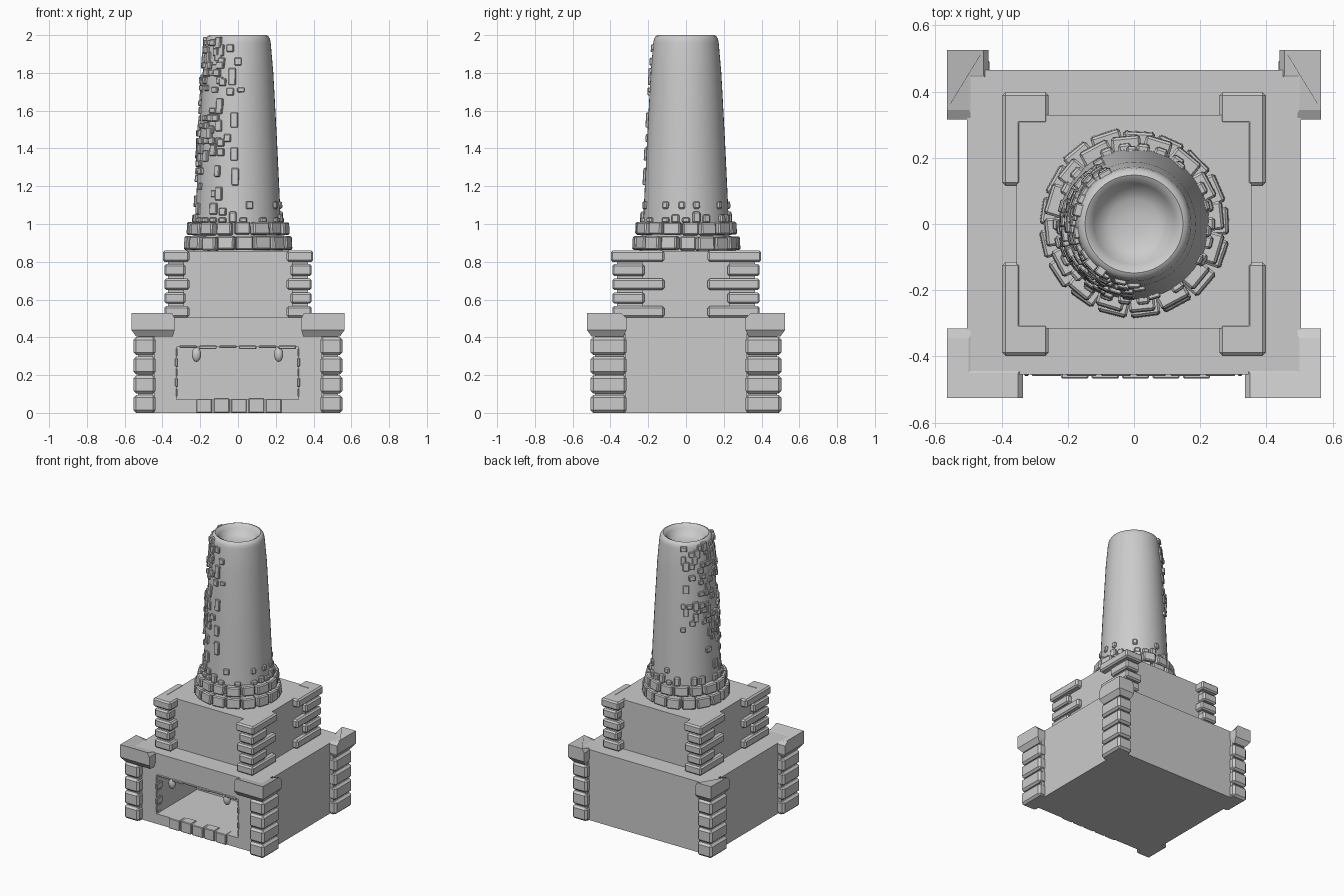
import bpy, bmesh, math, random
from mathutils import Matrix, Vector

if "Cube" in bpy.data.objects:
    bpy.data.objects.remove(bpy.data.objects["Cube"])

random.seed(7)


def finish(bm, name, bevel=0.0, smooth=False):
    bmesh.ops.recalc_face_normals(bm, faces=bm.faces)
    me = bpy.data.meshes.new(name)
    bm.to_mesh(me)
    bm.free()
    ob = bpy.data.objects.new(name, me)
    bpy.context.collection.objects.link(ob)
    if bevel:
        m = ob.modifiers.new("bevel", 'BEVEL')
        m.width, m.segments, m.limit_method = bevel, 1, 'ANGLE'
    if smooth:
        bpy.context.view_layer.objects.active = ob
        ob.select_set(True)
        bpy.ops.object.shade_smooth_by_angle(angle=math.radians(40))
        ob.select_set(False)
    return ob


def box(bm, x0, x1, y0, y1, z0, z1, mat=None):
    m = Matrix.Translation(((x0 + x1) / 2, (y0 + y1) / 2, (z0 + z1) / 2)) \
        @ Matrix.Diagonal((x1 - x0, y1 - y0, z1 - z0, 1))
    bmesh.ops.create_cube(bm, size=1, matrix=(mat @ m) if mat else m)


def loft(bm, rings):
    # stack closed rings of points and cap both ends
    vs = [[bm.verts.new(p) for p in r] for r in rings]
    n = len(rings[0])
    for a, b in zip(vs, vs[1:]):
        for i in range(n):
            bm.faces.new((a[i], a[(i + 1) % n], b[(i + 1) % n], b[i]))
    bm.faces.new(vs[0])
    bm.faces.new(vs[-1])


def ell(ox, oy, ex, ey, ix, iy, s):
    # L outline: outer corner o, arm ends e, inner corner i
    p = [(ox, oy), (ex, oy), (ex, iy), (ix, iy), (ix, ey), (ox, ey)]
    return [(x * s[0], y * s[1]) for x, y in p]


def ring(p, z):
    return [(x, y, z) for x, y in p]


CORNERS = [(sx, sy) for sx in (-1, 1) for sy in (-1, 1)]

# lower block with hearth opening
bm = bmesh.new()
box(bm, -.505, .505, -.455, .465, 0, .505)
base = finish(bm, "base_block")
bm = bmesh.new()
box(bm, -.325, .32, -.6, 0.0, .072, .35)
cutter = finish(bm, "hearth_cutter")
cutter.hide_render = True
cutter.hide_set(True)
mod = base.modifiers.new("hearth", 'BOOLEAN')
mod.operation, mod.object, mod.solver = 'DIFFERENCE', cutter, 'EXACT'

# upper block
bm = bmesh.new()
box(bm, -.355, .355, -.315, .33, .5, .858)
finish(bm, "upper_block")

# lower corner stones: recessed column with four stacked blocks
bm = bmesh.new()
for s in CORNERS:
    loft(bm, [ring(ell(.53, .483, .443, .32, .48, .43, s), z) for z in (0, .42)])
finish(bm, "base_corner_columns")
bm = bmesh.new()
for s in CORNERS:
    for i in range(4):
        z = i * .102
        p = ell(.553, .505, .437, .315, .48, .43, s)
        loft(bm, [ring(p, z), ring(p, z + .095)])
finish(bm, "base_corner_stones", .014)

# corner caps: flared underside, top sloping inward
bm = bmesh.new()
for s in CORNERS:
    front = s[1] < 0
    ex = .335 if front else .44
    lo = ell(.54, .5, ex + .01, .33, .48, .43, s)
    mid = ell(.565, .525, ex, .315, .48, .43, s)
    inner = ell(.565, .525, ex + .015, .345, .50, .45, s)
    top = [(x, y, z) for (x, y), z in zip(inner, (.53, .53, .507, .507, .507, .53))]
    loft(bm, [ring(lo, .405), ring(mid, .44), ring(mid, .50), top])
finish(bm, "base_corner_caps")

# upper corner stones: alternating long and short courses
bm = bmesh.new()
for s in CORNERS:
    for i, (z0, z1) in enumerate([(.505, .565), (.578, .638), (.651, .711), (.724, .787), (.8, .86)]):
        o = .398 if i == 4 else .39
        ex, ey = (.258, .115) if i % 2 == 0 else (.278, .22)
        p = ell(o, o, ex, ey, .34, .3, s)
        loft(bm, [ring(p, z0), ring(p, z1)])
finish(bm, "upper_corner_stones", .01)
bm = bmesh.new()
for s in CORNERS:
    loft(bm, [ring(ell(.37, .365, .285, .23, .34, .3, s), z) for z in (.5, .85)])
finish(bm, "upper_corner_columns")

# hearth surround stones
bm = bmesh.new()
for i in range(5):
    x = -.22 + i * .092
    box(bm, x, x + .082, -.467, -.40, 0, .074 + .004 * (i % 2))
for i in range(5):
    z = .085 + i * .053
    for x in (-.325, .32):
        w = .004 + .004 * (i % 2)
        box(bm, x - w, x + w, -.459, -.40, z, z + .046)
for i in range(6):
    x = -.31 + i * .105
    box(bm, x, x + .092, -.459, -.40, .343 - .005 * (i % 2), .356)
finish(bm, "hearth_stones", .004)

# hanging lamps in the hearth
bm = bmesh.new()
for x in (-.22, .215):
    m = Matrix.Translation((x, -.43, .31)) @ Matrix.Diagonal((.025, .022, .04, 1))
    bmesh.ops.create_uvsphere(bm, u_segments=14, v_segments=8, radius=1, matrix=m)
finish(bm, "hearth_lamps", smooth=True)

# tapered chimney with rounded lip and bowl
PROFILE = [(.236, .85), (.226, 1.02), (.218, 1.2), (.206, 1.45), (.187, 1.8), (.173, 1.96),
           (.169, 1.98), (.16, 1.995), (.148, 2.0), (.135, 1.993), (.122, 1.975),
           (.105, 1.95), (.075, 1.932), (.03, 1.925)]
bm = bmesh.new()
N = 48
loft(bm, [[(r * math.cos(i * math.tau / N), r * math.sin(i * math.tau / N), z)
           for i in range(N)] for r, z in PROFILE])
finish(bm, "chimney", smooth=True)


def wall(z):
    for (r0, z0), (r1, z1) in zip(PROFILE, PROFILE[1:]):
        if z <= z1:
            return r0 + (r1 - r0) * (z - z0) / (z1 - z0)
    return .17


def brick(bm, a, z, w, h, out):
    # brick bedded in the chimney wall, leaning with its taper
    r = wall(z)
    m = Matrix.Rotation(a, 4, 'Z') @ Matrix.Translation((r, 0, z)) @ Matrix.Rotation(-.055, 4, 'Y')
    box(bm, -.03, out, -w / 2, w / 2, -h / 2, h / 2, m)


# collar rings of stones at the chimney foot
bm = bmesh.new()
for n, z, w, h, out, off in ((17, .897, .093, .072, .052, .1), (16, .975, .09, .066, .04, .25)):
    for i in range(n):
        a = (i + off) * math.tau / n
        brick(bm, a, z + random.uniform(-.003, .003), w + random.uniform(-.012, .006),
              h, out + random.uniform(-.008, .004))
for i in range(26):
    if random.random() < .7:
        h = random.choice((.03, .045, .06))
        brick(bm, i * math.tau / 26, 1.005 + h / 2, .04, h, .018)
for a in (-.5, -.1, .25, .9, 1.6):
    brick(bm, a, 1.1, .034, .04, .012)
finish(bm, "collar_stones", .007)

# loose patches of brick: placed on the front, scattered around the left side
FRONT = [(-.04, 1.93, .04), (-.085, 1.86, .04), (0, 1.86, .04), (-.03, 1.78, .09), (-.08, 1.75, .04),
         (-.04, 1.7, .04), (.015, 1.71, .025), (-.12, 1.71, .03), (-.095, 1.635, .06), (-.02, 1.55, .08),
         (-.055, 1.455, .04), (-.09, 1.43, .04), (-.02, 1.37, .07), (-.09, 1.38, .04), (-.13, 1.39, .06),
         (-.015, 1.25, .09), (-.1, 1.16, .07), (.06, 1.1, .04), (-.11, 1.94, .03), (-.12, 1.82, .05),
         (-.14, 1.5, .04), (-.08, 1.065, .04)]
bm = bmesh.new()
for x, z, h in FRONT:
    brick(bm, -math.acos(x / wall(z)), z, .038, h, .012)
for row in range(23):
    z = 1.08 + row * .04
    chance = .5 if z > 1.68 or 1.3 < z < 1.6 else .16
    for col in range(11):
        a = math.radians(120 + col * 11.5 + (row % 2) * 5)
        if random.random() < chance * (1 if col > 2 else .7):
            brick(bm, a, z, random.uniform(.03, .045), random.choice((.03, .036, .06)),
                  random.uniform(.008, .018))
finish(bm, "chimney_bricks", .004)
